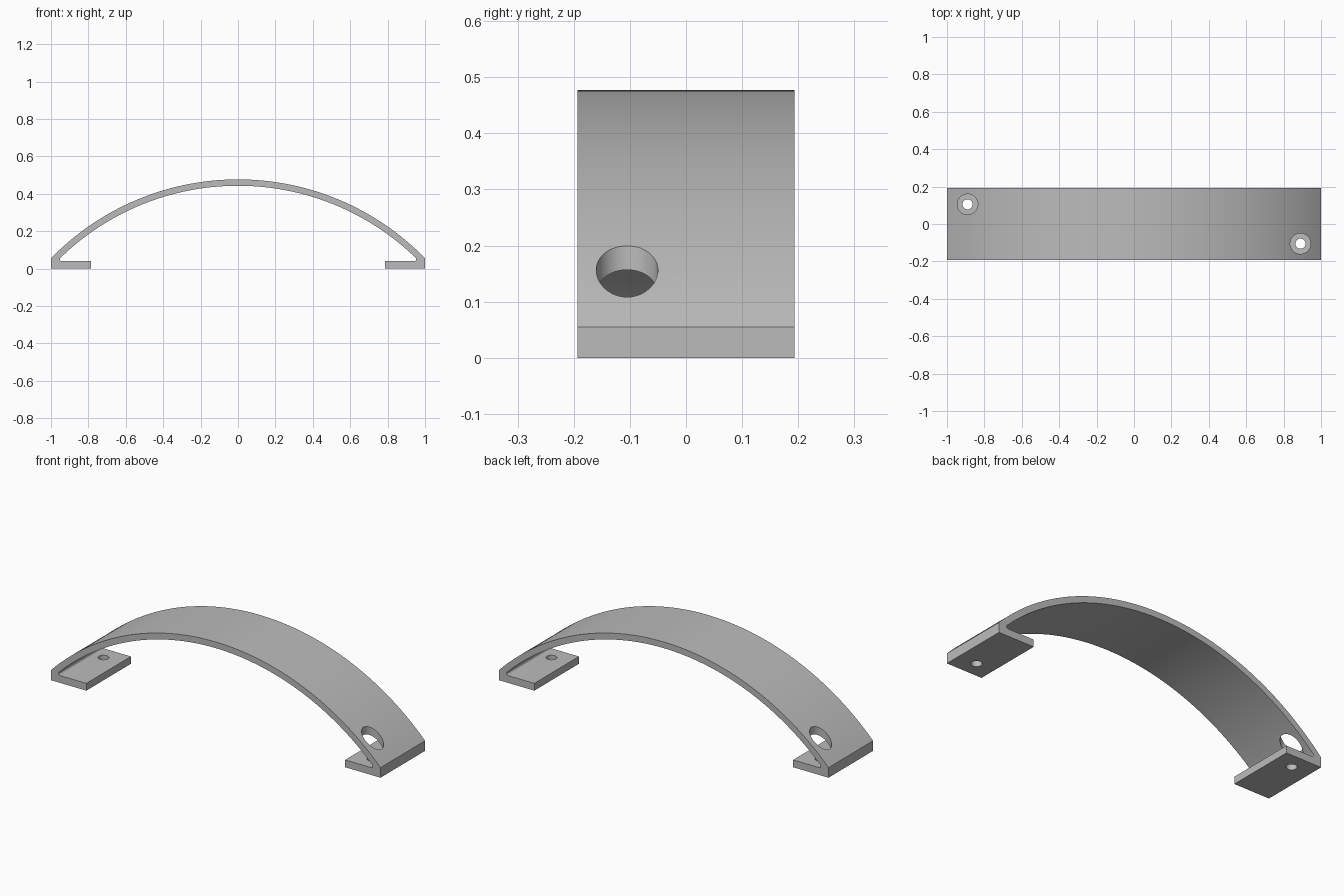
import bpy, bmesh
from math import sin, cos, asin, atan2, sqrt, pi

cube = bpy.data.objects.get("Cube")
if cube:
    bpy.data.objects.remove(cube, do_unlink=True)

HALF_WIDTH = 0.193
TOP, THICK = 0.477, 0.034          # crown height and strap thickness
SHOULDER, FOOT = 0.055, 0.04       # outer end height and foot thickness
FOOT_INNER, FILLET = 0.785, 0.01
HOLE_X, HOLE_Y = 0.89, 0.105
ACCESS_RADIUS, SCREW_RADIUS = 0.055, 0.027

rise = TOP - SHOULDER
outer_r = (1 + rise * rise) / (2 * rise)
inner_r = outer_r - THICK
centre_z = TOP - outer_r

grey = bpy.data.materials.new("satin grey")
grey.use_nodes = True
colour = (0.5, 0.5, 0.5, 1)
grey.diffuse_color = colour
grey.node_tree.nodes["Principled BSDF"].inputs["Base Color"].default_value = colour


def arc(cx, cz, r, start, end, steps):
    """Points along a circular arc in the xz plane."""
    angles = [start + (end - start) * i / steps for i in range(steps + 1)]
    return [(cx + r * cos(a), cz + r * sin(a)) for a in angles]


# Half profile on +x: outer end, foot, fillet
fillet_z = FOOT + FILLET
fillet_x = sqrt((inner_r - FILLET) ** 2 - (fillet_z - centre_z) ** 2)
inner_angle = atan2(fillet_z - centre_z, fillet_x)
foot_right = [(1, 0), (FOOT_INNER, 0), (FOOT_INNER, FOOT)]
foot_right += arc(fillet_x, fillet_z, FILLET, -pi / 2, inner_angle, 8)
foot_left = [(-x, z) for x, z in reversed(foot_right)]

# Whole closed profile: outer arch, right foot, inner arch, left foot
outer_angle = pi / 2 - asin(1 / outer_r)
profile = arc(0, centre_z, outer_r, pi - outer_angle, outer_angle, 64)
profile += foot_right
profile += arc(0, centre_z, inner_r, inner_angle, pi - inner_angle, 64)[1:-1]
profile += foot_left

# Strap handle extruded across its width
bm = bmesh.new()
side = bm.faces.new([bm.verts.new((x, -HALF_WIDTH, z)) for x, z in profile])
extruded = bmesh.ops.extrude_face_region(bm, geom=[side])["geom"]
moved = [v for v in extruded if isinstance(v, bmesh.types.BMVert)]
bmesh.ops.translate(bm, verts=moved, vec=(0, 2 * HALF_WIDTH, 0))
bmesh.ops.recalc_face_normals(bm, faces=bm.faces)
mesh = bpy.data.meshes.new("handle")
bm.to_mesh(mesh)
bm.free()
mesh.materials.append(grey)
handle = bpy.data.objects.new("handle", mesh)
bpy.context.collection.objects.link(handle)
bpy.context.view_layer.objects.active = handle


def drill(name, x, y, radius, bottom, top):
    """Cut an upright round hole through the handle."""
    bpy.ops.mesh.primitive_cylinder_add(vertices=48, radius=radius, depth=top - bottom,
                                        location=(x, y, (top + bottom) / 2))
    cutter = bpy.context.object
    cutter.name = name
    cutter.hide_render = True
    cutter.data.materials.append(grey)
    cut = handle.modifiers.new(name, "BOOLEAN")
    cut.operation = "DIFFERENCE"
    cut.solver = "EXACT"
    cut.object = cutter
    bpy.context.view_layer.objects.active = handle
    bpy.ops.object.modifier_apply(modifier=cut.name)
    bpy.data.objects.remove(cutter, do_unlink=True)


# Screw hole in each foot, wider access hole in the arch above it
for s in (1, -1):
    drill("access_hole", s * HOLE_X, -s * HOLE_Y, ACCESS_RADIUS, FOOT + 0.01, 0.6)
    drill("screw_hole", s * HOLE_X, -s * HOLE_Y, SCREW_RADIUS, -0.1, FOOT + 0.015)

bpy.ops.object.select_all(action="DESELECT")
handle.select_set(True)
bpy.context.view_layer.objects.active = handle
bpy.ops.object.shade_smooth_by_angle()
